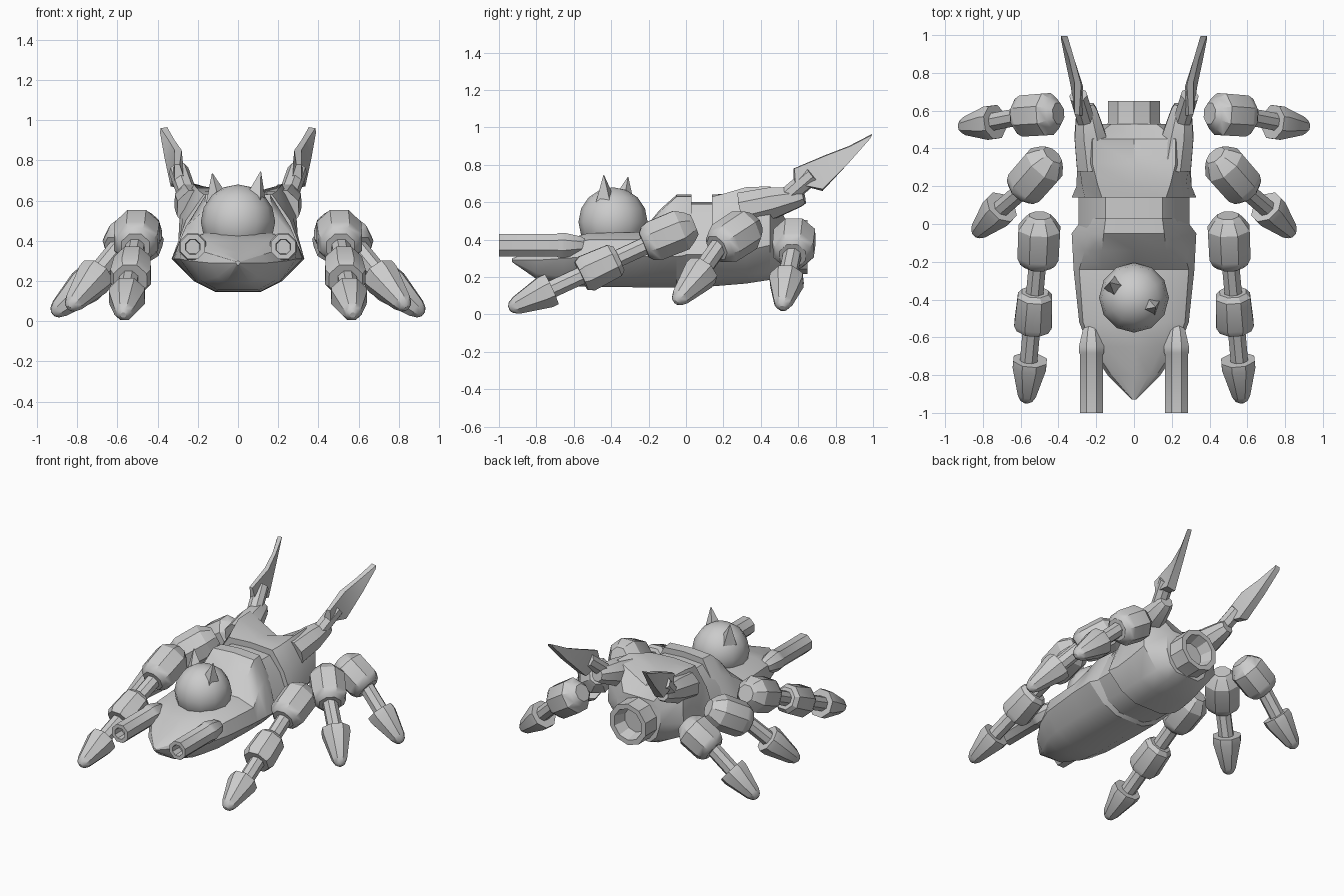
import bpy, bmesh, math
from mathutils import Vector


def finish(name, bm):
    bmesh.ops.remove_doubles(bm, verts=bm.verts, dist=0.0005)
    bmesh.ops.recalc_face_normals(bm, faces=bm.faces)
    me = bpy.data.meshes.new(name)
    bm.to_mesh(me)
    bm.free()
    ob = bpy.data.objects.new(name, me)
    bpy.context.collection.objects.link(ob)
    bpy.context.view_layer.objects.active = ob
    bpy.ops.object.select_all(action='DESELECT')
    ob.select_set(True)
    bpy.ops.object.shade_smooth_by_angle(angle=math.radians(32))
    return ob


def loft(name, rings):
    """Skin equal-length closed rings and cap both ends."""
    bm = bmesh.new()
    vs = [[bm.verts.new(p) for p in r] for r in rings]
    n = len(vs[0])
    for a, b in zip(vs, vs[1:]):
        for i in range(n):
            j = (i + 1) % n
            bm.faces.new((a[i], a[j], b[j], b[i]))
    bm.faces.new(vs[0])
    bm.faces.new(vs[-1])
    return finish(name, bm)


def hull(name, sections):
    """Loft of half profiles (x, z) at each y, mirrored across x = 0."""
    rings = []
    for y, half in sections:
        right = [(x, y, z) for x, z in half]
        rings.append(right + [(-x, y, z) for x, y, z in right[-2:0:-1]])
    return loft(name, rings)


def lathe(name, start, end, profile, sides=8, phase=0.5):
    """Turned part: profile of (fraction along axis, radius)."""
    a, b = Vector(start), Vector(end)
    d = b - a
    w = d.normalized()
    u = w.cross(Vector((0, 0, 1)))
    u = u.normalized() if u.length > 0.01 else Vector((1, 0, 0))
    v = w.cross(u)
    rings = []
    for t, r in profile:
        angs = [2 * math.pi * (i + phase) / sides for i in range(sides)]
        rings.append([a + d * t + (u * math.cos(q) + v * math.sin(q)) * r for q in angs])
    return loft(name, rings)


# Front hull with pointed nose and raised rear collar
hull("front_hull", [
    (-0.93, [(0, .28), (.004, .28), (.008, .285), (.012, .29), (.008, .295), (.004, .30), (0, .30)]),
    (-0.80, [(0, .19), (.06, .19), (.10, .22), (.14, .29), (.12, .33), (.08, .345), (0, .345)]),
    (-0.65, [(0, .155), (.10, .155), (.18, .20), (.24, .30), (.22, .36), (.15, .40), (0, .40)]),
    (-0.52, [(0, .147), (.11, .147), (.21, .20), (.29, .31), (.27, .40), (.17, .435), (0, .435)]),
    (-0.24, [(0, .145), (.11, .145), (.22, .20), (.32, .31), (.29, .40), (.17, .44), (0, .44)]),
    (-0.14, [(0, .145), (.11, .145), (.22, .20), (.325, .31), (.26, .47), (.17, .55), (0, .56)]),
    (-0.05, [(0, .145), (.11, .145), (.22, .20), (.33, .31), (.24, .50), (.16, .63), (0, .64)]),
    (0.03, [(0, .20), (.10, .20), (.18, .24), (.27, .32), (.22, .50), (.15, .63), (0, .64)]),
])

# Narrow waist joining both hulls
waist = [(0, .16), (.10, .16), (.20, .21), (.295, .32), (.23, .49), (.15, .59), (0, .60)]
hull("waist", [(-0.06, waist), (0.2, waist)])

# Rear hull with high shoulders
hull("rear_hull", [
    (0.14, [(0, .15), (.11, .15), (.22, .20), (.33, .31), (.26, .50), (.17, .63), (0, .64)]),
    (0.20, [(0, .155), (.11, .155), (.22, .20), (.305, .32), (.275, .51), (.19, .645), (0, .64)]),
    (0.32, [(0, .165), (.11, .165), (.21, .21), (.30, .34), (.29, .53), (.22, .68), (0, .62)]),
    (0.45, [(0, .185), (.10, .185), (.19, .23), (.295, .37), (.29, .54), (.22, .685), (0, .56)]),
    (0.53, [(0, .215), (.09, .215), (.14, .26), (.17, .36), (.17, .46), (.12, .51), (0, .51)]),
])

# Hollow exhaust
lathe("exhaust", (0, .46, .36), (0, .65, .36),
      [(0, .155), (.45, .145), (1, .145), (1, .11), (.55, .085)], 10)

# Round head and two ears, turned slightly sideways
bm = bmesh.new()
bmesh.ops.create_uvsphere(bm, u_segments=12, v_segments=8, radius=0.185)
bmesh.ops.translate(bm, verts=bm.verts, vec=(0, -0.39, 0.495))
finish("head", bm)
lathe("ear", (.085, -.43, .60), (.113, -.44, .745), [(0, .06), (1, .002)], 4)
lathe("ear", (-.10, -.335, .60), (-.128, -.31, .735), [(0, .06), (1, .002)], 4)

# Turned profiles shared by the legs
DRUM = [(0, .06), (.10, .088), (.26, .12), (.80, .118), (.93, .10), (1, .075)]
KNEE = [(0, .075), (.12, .098), (.85, .108), (1, .09)]
FOOT = [(0, .055), (.0, .095), (.15, .096), (.82, .052), (.95, .034), (1, .015)]
PEG = [(0, .05), (1, .05)]

for s in (1, -1):
    side = "right" if s > 0 else "left"

    def m(x, y, z):
        return (s * x, y, z)

    # Gun barrel with recessed muzzle and pointed back
    lathe(side + "_gun", m(.225, -1, .37), m(.225, -.5, .37),
          [(.14, .036), (0, .040), (0, .066), (.62, .066), (.64, .072), (.70, .072), (.88, .05), (1, .008)], 8)

    # Shoulder arm, peg and tail blade
    lathe(side + "_tail_arm", m(.21, .30, .56), m(.255, .63, .635),
          [(0, .10), (.5, .09), (.92, .058), (1, .045)], 8)
    lathe(side + "_tail_peg", m(.252, .54, .63), m(.295, .68, .75), PEG, 8)
    sections = [
        [(.265, .575, .70), (.29, .575, .78), (.315, .58, .78), (.315, .585, .70)],
        [(.27, .73, .66), (.28, .74, .85), (.315, .75, .85), (.335, .73, .67)],
        [(.315, .87, .81), (.315, .87, .90), (.345, .88, .90), (.365, .87, .81)],
        [(.352, .985, .945), (.352, .995, .965), (.385, .995, .96), (.388, .985, .94)],
    ]
    loft(side + "_tail_blade", [[m(*p) for p in r] for r in sections])

    # Front leg: drum, knee, foot
    lathe(side + "_front_leg_drum", m(.498, .045, .48), m(.51, -.225, .37), DRUM)
    lathe(side + "_front_leg_peg", m(.51, -.20, .375), m(.56, -.75, .12), PEG)
    lathe(side + "_front_leg_knee", m(.523, -.36, .30), m(.536, -.56, .205), KNEE)
    lathe(side + "_front_leg_foot", m(.55, -.72, .135), m(.57, -.945, .03), FOOT)

    # Middle leg
    lathe(side + "_middle_leg_drum", m(.43, .365, .485), m(.605, .165, .355), DRUM)
    lathe(side + "_middle_leg_peg", m(.59, .18, .37), m(.73, .06, .20), PEG)
    lathe(side + "_middle_leg_foot", m(.70, .09, .235), m(.84, -.055, .065), FOOT)

    # Rear leg
    lathe(side + "_rear_leg_drum", m(.40, .585, .455), m(.62, .57, .315), DRUM)
    lathe(side + "_rear_leg_peg", m(.60, .57, .33), m(.78, .535, .16), PEG)
    lathe(side + "_rear_leg_foot", m(.735, .54, .195), m(.92, .515, .035), FOOT)
